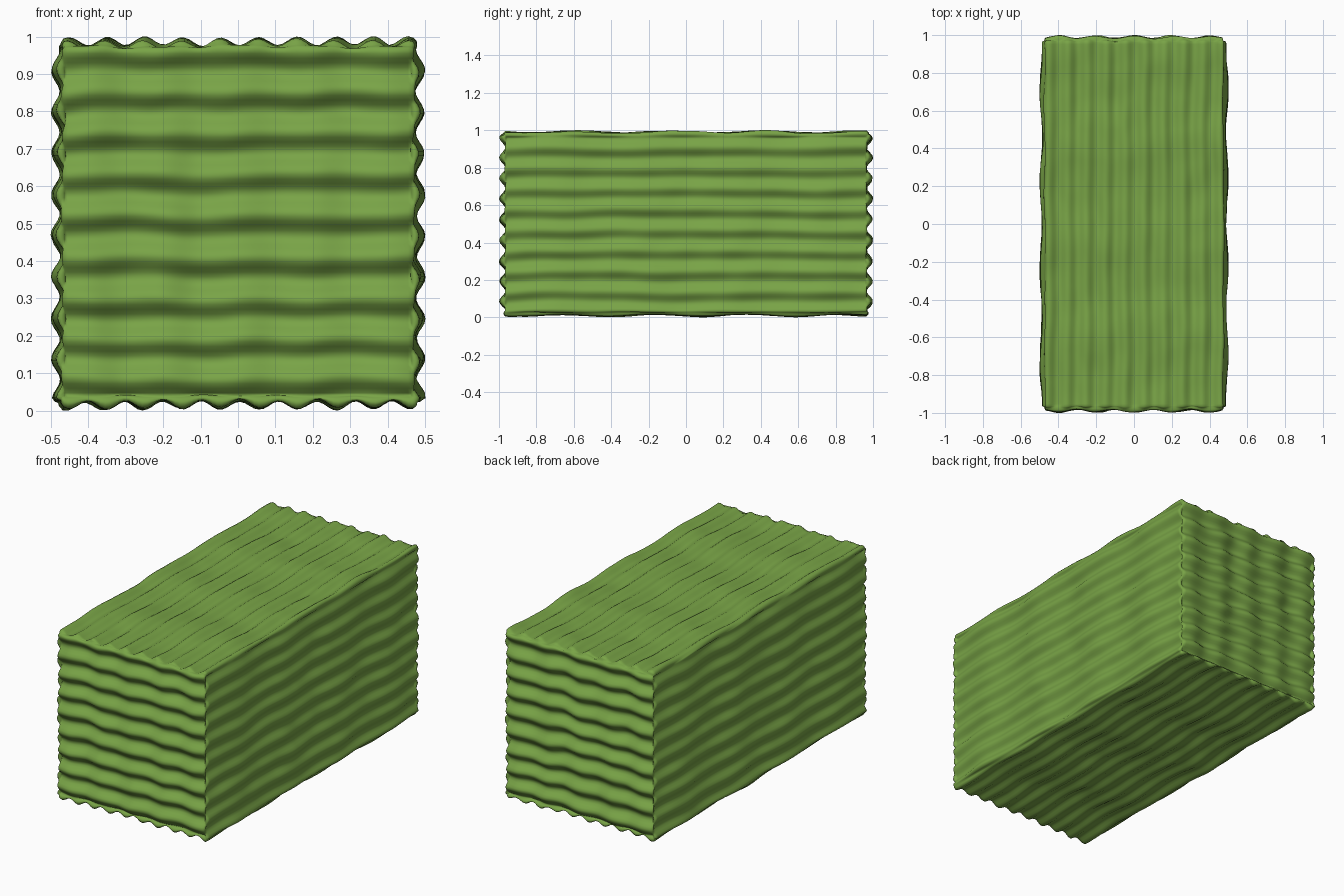
import bpy, bmesh, math
from mathutils import Vector, noise

if "Cube" in bpy.data.objects:
    bpy.data.objects.remove(bpy.data.objects["Cube"])

HALF = Vector((0.492, 0.990, 0.491))   # block half sizes to the ridge tops
CENTRE_Z = 0.503
R = 0.03                               # edge rounding
STEP = 0.0125                          # grid resolution


def wave(t, period, peak):
    """0 on a ridge top, -1 in a groove."""
    return 0.5 * math.cos(2 * math.pi * (t - peak) / period) - 0.5


def wobble(p, sx, sy, sz, seed):
    return noise.noise(Vector((p.x * sx + seed, p.y * sy, p.z * sz)))


def ripple(p, n):
    """Ridges along y on top, bottom and sides; bumpy ridges along x on the ends."""
    z = p.z + CENTRE_Z
    w = [n.x * n.x, n.y * n.y, n.z * n.z]
    side = 0.024 * wave(z + 0.012 * wobble(p, 1, 3, 2, 4), 0.11, 0.03)
    side += 0.006 * math.cos(2 * math.pi * p.y / 0.47 + 3 * n.x)
    end = 0.034 * wave(z + 0.016 * wobble(p, 5, 1, 3, 9), 0.11, 0.085)
    end += 0.007 * math.cos(2 * math.pi * p.x / 0.2)
    top = 0.022 * wave(p.x + 0.010 * wobble(p, 2, 3, 1, 15), 0.102, 0.055)
    top += 0.005 * math.cos(2 * math.pi * p.y / 0.5 + n.z)
    fine = 0.007 * wobble(p, 9, 6, 9, 21)
    return w[0] * side + w[1] * end + w[2] * top + fine


# Gridded box: six subdivided faces welded together
bm = bmesh.new()
for axis in range(3):
    a, b = (axis + 1) % 3, (axis + 2) % 3
    na, nb = (round(2 * HALF[k] / STEP) for k in (a, b))
    for sign in (-1, 1):
        rows = []
        for i in range(na + 1):
            row = []
            for j in range(nb + 1):
                p = Vector((0, 0, 0))
                p[axis] = sign * HALF[axis]
                p[a] = HALF[a] * (2 * i / na - 1)
                p[b] = HALF[b] * (2 * j / nb - 1)
                row.append(bm.verts.new(p))
            rows.append(row)
        for i in range(na):
            for j in range(nb):
                q = [rows[i][j], rows[i + 1][j], rows[i + 1][j + 1], rows[i][j + 1]]
                bm.faces.new(q if sign > 0 else q[::-1])
bmesh.ops.remove_doubles(bm, verts=bm.verts, dist=0.0005)

# Round the edges and press in the grooves
for v in bm.verts:
    p = v.co.copy()
    core = Vector([max(-(h - R), min(h - R, c)) for c, h in zip(p, HALF)])
    n = (p - core).normalized()
    v.co = core + n * (R + ripple(p, n)) + Vector((0, 0, CENTRE_Z))
low = min(v.co.z for v in bm.verts)
for v in bm.verts:
    v.co.z -= low

mesh = bpy.data.meshes.new("hedge_block")
bm.to_mesh(mesh)
bm.free()
mesh.shade_smooth()
hedge = bpy.data.objects.new("hedge_block", mesh)
bpy.context.collection.objects.link(hedge)

# Single leaf green
green = bpy.data.materials.new("leaf green")
green.diffuse_color = (0.19, 0.37, 0.062, 1)
green.use_nodes = True
green.node_tree.nodes["Principled BSDF"].inputs["Base Color"].default_value = green.diffuse_color
mesh.materials.append(green)
